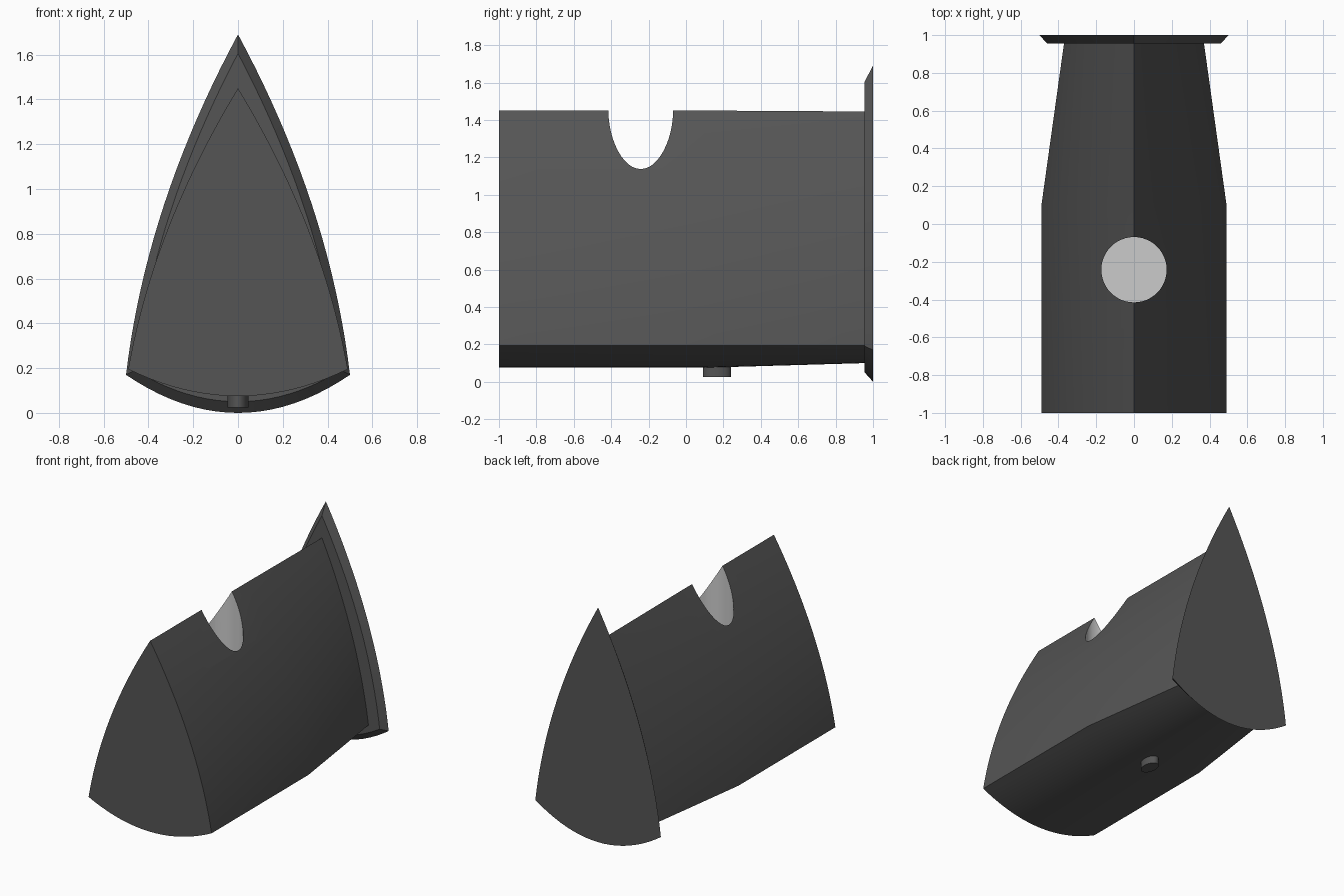
import bpy, bmesh, math
from mathutils import Matrix

if "Cube" in bpy.data.objects:
    bpy.data.objects.remove(bpy.data.objects["Cube"])

def material(name, v):
    m = bpy.data.materials.new(name)
    m.diffuse_color = (v, v, v, 1)
    m.use_nodes = True
    m.node_tree.nodes["Principled BSDF"].inputs["Base Color"].default_value = m.diffuse_color
    return m

dark = material("dark_grey", 0.09)
light = material("light_grey", 0.8)
N = 20  # segments per curved edge

def arch(half, corner, apex, bottom, bulge):
    """Pointed-arch outline: curved base, two bowed sides meeting at the apex."""
    base = [(half * u, bottom + (corner - bottom) * u * u)
            for u in (2 * i / N - 1 for i in range(N))]
    right = [(half * (1 - t) + 4 * bulge * t * (1 - t), corner + (apex - corner) * t)
             for t in (i / N for i in range(N + 1))]
    left = [(-x, z) for x, z in reversed(right[1:-1])]
    return base + right + left

def finish(name, bm, mat):
    bmesh.ops.recalc_face_normals(bm, faces=bm.faces[:])
    me = bpy.data.meshes.new(name)
    bm.to_mesh(me)
    bm.free()
    me.materials.append(mat)
    ob = bpy.data.objects.new(name, me)
    bpy.context.collection.objects.link(ob)
    return ob

def loft(name, sections):
    bm = bmesh.new()
    rings = [[bm.verts.new((x, y, z)) for x, z in arch(*dims)] for y, dims in sections]
    for a, b in zip(rings, rings[1:]):
        for i in range(len(a)):
            j = (i + 1) % len(a)
            bm.faces.new((a[i], a[j], b[j], b[i]))
    bm.faces.new(rings[0])
    bm.faces.new(rings[-1])
    return finish(name, bm, dark)

def cylinder(name, rx, ry, y, z0, z1, sides, mat):
    bm = bmesh.new()
    bmesh.ops.create_cone(bm, cap_ends=True, segments=sides, radius1=1, radius2=1, depth=1,
                          matrix=Matrix.Translation((0, y, (z0 + z1) / 2))
                          @ Matrix.Diagonal((rx, ry, z1 - z0, 1)))
    return finish(name, bm, mat)

def smooth(ob):
    bpy.ops.object.select_all(action='DESELECT')
    ob.select_set(True)
    bpy.context.view_layer.objects.active = ob
    bpy.ops.object.shade_smooth_by_angle(angle=math.radians(30))

# Body: straight front, tapering toward the back plate
full = (0.49, 0.195, 1.45, 0.075, 0.068)
body = loft("body", [(-1, full), (0.1, full),
                     (0.96, (0.37, 0.195, 1.445, 0.10, 0.051))])

# Round blind hole through the ridge
cutter = cylinder("hole_cutter", 0.173, 0.173, -0.242, 0.7, 1.7, 48, light)
cutter.hide_render = True
mod = body.modifiers.new("hole", 'BOOLEAN')
mod.operation = 'DIFFERENCE'
mod.solver = 'EXACT'
mod.material_mode = 'TRANSFER'
mod.object = cutter
bpy.context.view_layer.objects.active = body
bpy.ops.object.modifier_apply(modifier=mod.name)
bpy.data.objects.remove(cutter)

# Back plate with bevelled rim
plate = loft("back_plate", [(0.955, (0.46, 0.19, 1.605, 0.05, 0.072)),
                            (1.0, (0.50, 0.17, 1.69, 0.0, 0.08))])

# Small oval peg under the body
peg = cylinder("bottom_peg", 0.047, 0.075, 0.165, 0.025, 0.12, 32, dark)

for ob in (body, plate, peg):
    smooth(ob)
